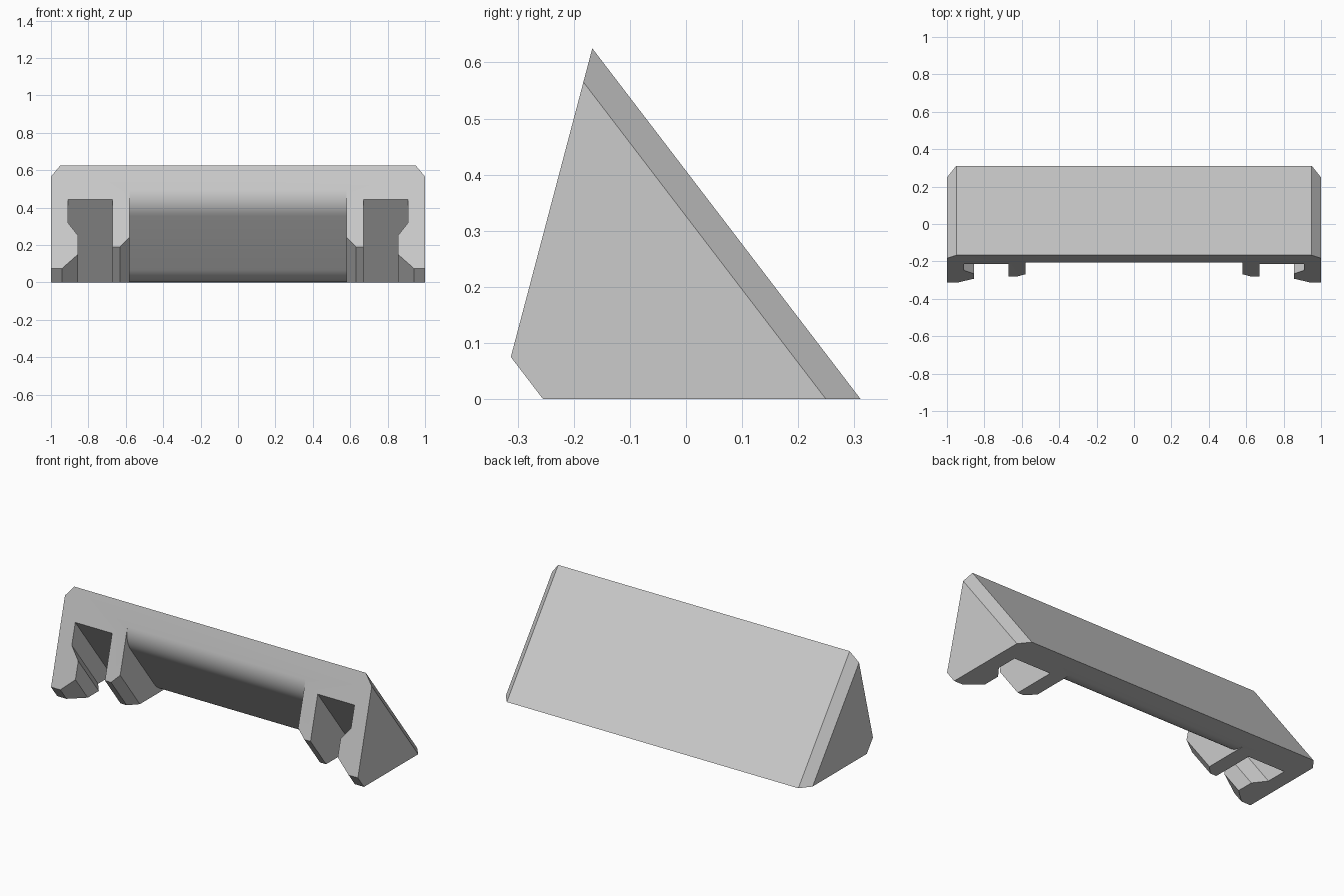
import bpy, bmesh, math
from mathutils import Vector

cube = bpy.data.objects.get("Cube")
if cube:
    bpy.data.objects.remove(cube, do_unlink=True)

TOP_Y, TOP_Z = -0.167, 0.625      # top ridge
LEAN = 0.264                      # front face: y per z
SLOPE = 0.765                     # back face: y per z, all channels follow it


def front_y(z):
    return TOP_Y - (TOP_Z - z) * LEAN


def straight_path(x, z):
    """Line from the leaning front face down the slope to the floor."""
    y = front_y(z)
    return [Vector((x, y, z)), Vector((x, y + z * SLOPE, 0))]


def fillet(corner, before, after, radius, steps=10):
    """Arc that rounds a corner between two directions."""
    a, b = (before - corner).normalized(), (after - corner).normalized()
    half = a.angle(b) / 2
    centre = corner + (a + b).normalized() * radius / math.sin(half)
    start = corner + a * radius / math.tan(half) - centre
    end = corner + b * radius / math.tan(half) - centre
    turn = start.angle(end)
    return [centre + (start * math.sin(turn * (1 - i / steps))
                      + end * math.sin(turn * i / steps)) / math.sin(turn)
            for i in range(steps + 1)]


def rounded_path(x, z, radius):
    """Sloping path with rounded ends, for the middle recess."""
    first, last = straight_path(x, z)
    above = Vector((x, front_y(TOP_Z), TOP_Z))
    behind = last + Vector((0, 1, 0))
    return fillet(first, above, last, radius) + fillet(last, first, behind, radius)


# Half outline of the front: outer corner, hooked side wall, slot, rib
half_outline = [(0.95, 0.625), (1, 0.565), (1, 0.075), (0.94, 0.075),
                (0.855, 0.15), (0.855, 0.25), (0.91, 0.32), (0.91, 0.443),
                (0.67, 0.443), (0.67, 0.19), (0.63, 0.19), (0.58, 0.24)]


def half_paths(side):
    paths = [straight_path(side * x, z) for x, z in half_outline]
    return paths + [rounded_path(side * 0.58, 0.42, 0.17)]


paths = half_paths(1) + half_paths(-1)[::-1]

# Skin the paths into one closed bracket
bm = bmesh.new()
rails = [[bm.verts.new(p) for p in path] for path in paths]
bm.faces.new([r[0] for r in rails])
bm.faces.new([r[-1] for r in reversed(rails)])
for a, b in zip(rails, rails[1:] + rails[:1]):
    if len(a) == len(b):
        for i in range(len(a) - 1):
            bm.faces.new((a[i], a[i + 1], b[i + 1], b[i]))
    else:
        bm.faces.new(a + b[::-1])
bmesh.ops.recalc_face_normals(bm, faces=bm.faces)

mesh = bpy.data.meshes.new("wedge_bracket")
bm.to_mesh(mesh)
bm.free()
bracket = bpy.data.objects.new("wedge_bracket", mesh)
bpy.context.collection.objects.link(bracket)

# Plain grey material
grey = bpy.data.materials.new("light_grey")
grey.use_nodes = True
colour = (0.6, 0.6, 0.6, 1)
grey.diffuse_color = colour
grey.node_tree.nodes["Principled BSDF"].inputs["Base Color"].default_value = colour
mesh.materials.append(grey)

bpy.context.view_layer.objects.active = bracket
bracket.select_set(True)
bpy.ops.object.shade_smooth_by_angle(angle=math.radians(25))
